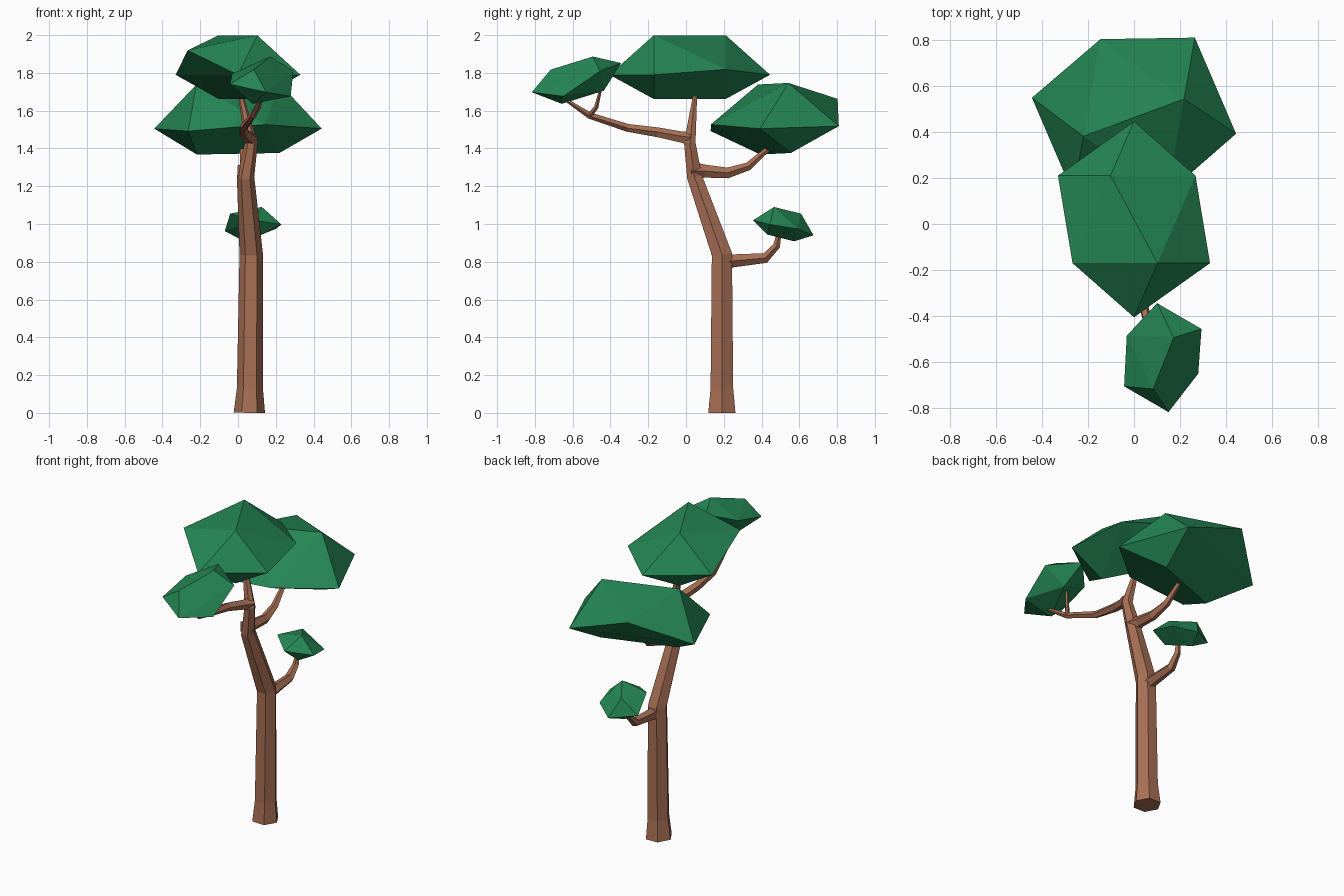
import bpy, bmesh, math
from mathutils import Vector, Euler

if "Cube" in bpy.data.objects:
    bpy.data.objects.remove(bpy.data.objects["Cube"])


def material(name, color):
    m = bpy.data.materials.new(name)
    m.diffuse_color = color
    m.use_nodes = True
    m.node_tree.nodes["Principled BSDF"].inputs["Base Color"].default_value = m.diffuse_color
    return m


bark = material("bark", (0.39, 0.16, 0.09, 1))
leaf = material("leaf", (0.018, 0.24, 0.09, 1))


def finish(name, bm, mat):
    bmesh.ops.recalc_face_normals(bm, faces=bm.faces)
    me = bpy.data.meshes.new(name)
    bm.to_mesh(me)
    bm.free()
    me.materials.append(mat)
    bpy.context.collection.objects.link(bpy.data.objects.new(name, me))


def limb(name, path, sides):
    """Faceted tapering tube through (x, y, z, radius) points."""
    bm = bmesh.new()
    pts = [Vector(p[:3]) for p in path]
    rings = []
    for i, p in enumerate(pts):
        d = pts[min(i + 1, len(pts) - 1)] - pts[max(i - 1, 0)]
        q = Vector((0, 0, 1)).rotation_difference(d.normalized())
        r = path[i][3]
        rings.append([bm.verts.new(p + q @ Vector((r * math.cos(a), r * math.sin(a), 0)))
                      for a in (math.tau * k / sides for k in range(sides))])
    for a, b in zip(rings, rings[1:]):
        for k in range(sides):
            j = (k + 1) % sides
            bm.faces.new((a[k], a[j], b[j], b[k]))
    bm.faces.new(rings[0])
    bm.faces.new(rings[-1])
    finish(name, bm, bark)


def canopy(name, center, rx, ry, top, bottom, rot):
    """Simplified icosahedron lying along y, with separate heights above and below."""
    pts = [Vector((0, s, 0)) for s in (-1, 1)]
    for s, angles in ((-1, (0, 72, 144, 288)), (1, (0, 72, 288))):
        for a in map(math.radians, angles):
            pts.append(Vector((-s * math.cos(a), s * 0.447, math.sin(a))))
    pts.append(Vector((0.809, 0.447, 0.13)))
    turn = Euler([math.radians(v) for v in rot]).to_matrix()
    bm = bmesh.new()
    for p in pts:
        v = Vector((p.x * rx, p.y * ry, p.z * (top if p.z > 0 else bottom)))
        bm.verts.new(Vector(center) + turn @ v)
    bmesh.ops.convex_hull(bm, input=bm.verts)
    finish(name, bm, leaf)


# trunk with a flared foot and a bent upper half
limb("trunk", [(0.06, 0.19, 0, 0.083), (0.063, 0.19, 0.13, 0.069), (0.07, 0.19, 0.84, 0.062),
               (0.04, 0.045, 1.25, 0.046), (0.07, 0.02, 1.43, 0.035),
               (0.01, 0.05, 1.70, 0.011)], 6)

# branches, widening where they leave the trunk
limb("lower_branch", [(0.07, 0.17, 0.79, 0.05), (0.07, 0.25, 0.805, 0.036), (0.07, 0.42, 0.82, 0.028),
                      (0.075, 0.48, 0.885, 0.02), (0.08, 0.495, 0.96, 0.012)], 5)
limb("middle_branch", [(0.04, 0.03, 1.28, 0.052), (0.04, 0.10, 1.28, 0.036), (0.04, 0.22, 1.27, 0.03),
                       (0.03, 0.33, 1.305, 0.023), (0.02, 0.46, 1.42, 0.012)], 5)
limb("front_branch", [(0.07, 0.03, 1.45, 0.038), (0.055, -0.03, 1.46, 0.031), (0.03, -0.15, 1.485, 0.027),
                      (0.03, -0.31, 1.51, 0.022), (0.08, -0.51, 1.575, 0.018),
                      (0.12, -0.64, 1.66, 0.009)], 5)
limb("front_twig", [(0.08, -0.51, 1.575, 0.015), (0.11, -0.475, 1.62, 0.012), (0.13, -0.455, 1.70, 0.008)], 5)

# foliage clumps: the same lump, stretched and turned (the front one is upside down)
canopy("top_foliage", (0, 0.02, 1.79), 0.33, 0.425, 0.22, 0.135, (0, 0, 0))
canopy("back_foliage", (0, 0.47, 1.505), 0.38, 0.45, 0.25, 0.14, (0, 2, -100))
canopy("front_foliage", (0.125, -0.58, 1.775), 0.18, 0.25, 0.115, 0.085, (-18, 180, 6))
canopy("small_foliage", (0.08, 0.515, 0.98), 0.15, 0.165, 0.10, 0.058, (-14, 0, 0))
